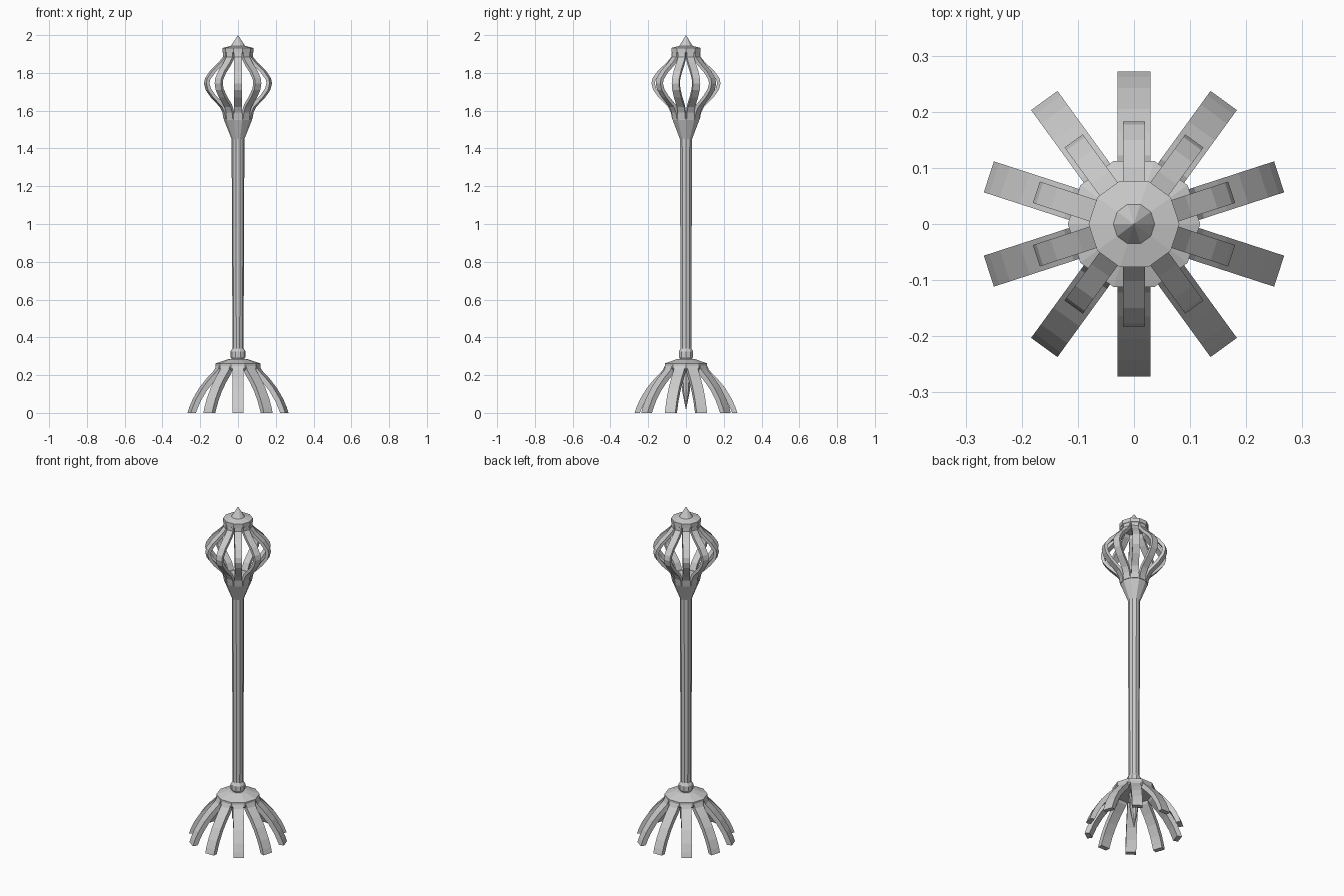
import bpy
from math import sin, cos, pi
from mathutils import Vector

if "Cube" in bpy.data.objects:
    bpy.data.objects.remove(bpy.data.objects["Cube"])

SIDES = 10


def make(name, verts, faces):
    mesh = bpy.data.meshes.new(name)
    mesh.from_pydata(verts, [], faces)
    mesh.update()
    obj = bpy.data.objects.new(name, mesh)
    bpy.context.collection.objects.link(obj)
    return obj


def lathe(name, profile):
    """Ten-sided turned solid from (radius, z) points, bottom to top."""
    verts, faces, n = [], [], SIDES
    for r, z in profile:
        for k in range(n):
            a = 2 * pi * k / n
            verts.append((r * cos(a), r * sin(a), z))
    for i in range(len(profile) - 1):
        for k in range(n):
            j = (k + 1) % n
            faces.append((i * n + k, i * n + j, (i + 1) * n + j, (i + 1) * n + k))
    faces.append(tuple(reversed(range(n))))
    faces.append(tuple(range((len(profile) - 1) * n, len(profile) * n)))
    return make(name, verts, faces)


def ribs(name, outer, width, thick):
    """Ring of flat bent bars; outer is the (radius, z) line, top to bottom."""
    pts = [Vector(p) for p in outer]
    last = len(pts) - 1
    inner = []
    for i, p in enumerate(pts):
        if i in (0, last):
            inner.append(p - Vector((thick, 0)))  # level ends
        else:
            d = (pts[i + 1] - pts[i - 1]).normalized()
            inner.append(p + Vector((d.y, -d.x)) * thick)
    verts, faces = [], []
    for k in range(SIDES):
        a = 2 * pi * (k + 0.5) / SIDES
        c, s, base, h = cos(a), sin(a), len(verts), width / 2
        for o, q in zip(pts, inner):
            for p, t in ((o, -h), (o, h), (q, h), (q, -h)):
                verts.append((p.x * c - t * s, p.x * s + t * c, p.y))
        for i in range(last):
            b = base + 4 * i
            for m in range(4):
                w = (m + 1) % 4
                faces.append((b + m, b + 4 + m, b + 4 + w, b + w))
        faces.append((base, base + 1, base + 2, base + 3))
        e = base + 4 * last
        faces.append((e + 3, e + 2, e + 1, e))
    return make(name, verts, faces)


# Base: hub, hanging spike and splayed legs
lathe("base_hub", [(0.11, 0.225), (0.118, 0.235), (0.118, 0.262), (0.05, 0.285)])
lathe("base_spike", [(0.0005, 0.015), (0.022, 0.12), (0.03, 0.23)])
ribs("legs", [(0.112, 0.25), (0.122, 0.227), (0.165, 0.183), (0.205, 0.135),
              (0.242, 0.075), (0.262, 0.03), (0.272, 0.0)], 0.058, 0.028)

# Shaft with collar and flared cup
lathe("collar", [(0.03, 0.28), (0.04, 0.297), (0.04, 0.325), (0.03, 0.342)])
lathe("shaft", [(0.029, 0.28), (0.034, 1.46)])
lathe("cup", [(0.034, 1.45), (0.074, 1.55), (0.078, 1.585), (0.06, 1.59)])

# Head: cage bars and pointed cap
ribs("cage_bars", [(0.074, 1.925), (0.077, 1.885), (0.102, 1.855), (0.15, 1.81),
                   (0.177, 1.772), (0.183, 1.745), (0.174, 1.71), (0.145, 1.67),
                   (0.095, 1.62), (0.08, 1.59), (0.074, 1.555)], 0.04, 0.018)
lathe("cap", [(0.07, 1.9), (0.081, 1.908), (0.081, 1.932), (0.037, 1.943), (0.0005, 2.0)])
